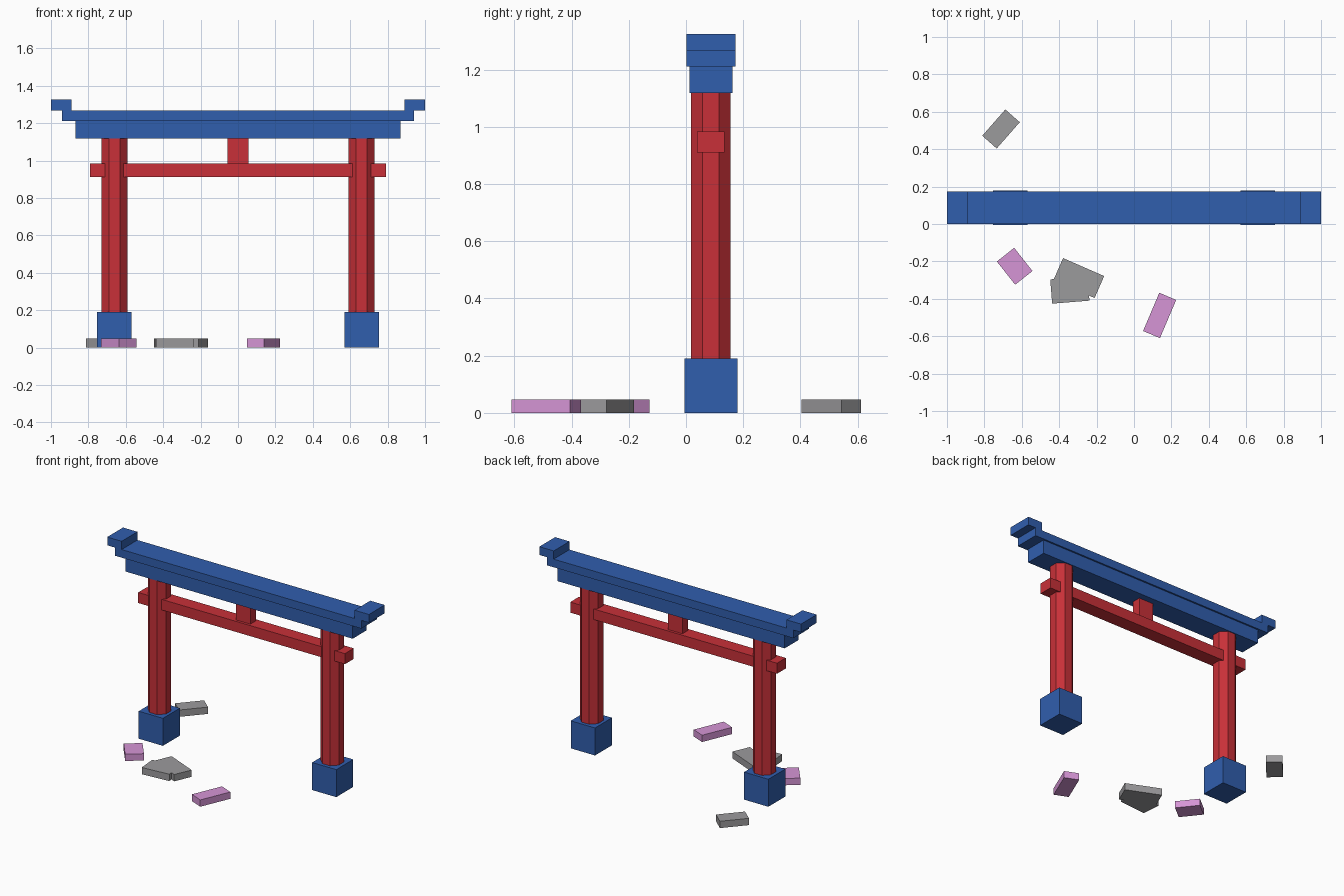
import bpy
import math

if "Cube" in bpy.data.objects:
    bpy.data.objects.remove(bpy.data.objects["Cube"], do_unlink=True)


def material(name, rgb):
    mat = bpy.data.materials.new(name)
    mat.use_nodes = True
    color = (*rgb, 1)
    mat.diffuse_color = color
    mat.node_tree.nodes["Principled BSDF"].inputs["Base Color"].default_value = color
    return mat


blue = material("blue_paint", (0.03, 0.112, 0.42))
red = material("red_paint", (0.58, 0.03, 0.04))
pink = material("pink_stone", (0.67, 0.3, 0.67))
gray = material("gray_stone", (0.33, 0.325, 0.335))

GATE_Y = 0.087


def finish(name, mat):
    obj = bpy.context.object
    obj.name = name
    obj.data.materials.append(mat)
    return obj


def box(name, mat, center, size, angle=0):
    bpy.ops.mesh.primitive_cube_add(size=1, location=center)
    obj = finish(name, mat)
    obj.scale = size
    obj.rotation_euler.z = math.radians(angle)
    return obj


def gate_box(name, mat, x0, x1, depth, z0, z1):
    return box(name, mat, ((x0 + x1) / 2, GATE_Y, (z0 + z1) / 2),
               (x1 - x0, depth, z1 - z0))


def slab(name, mat, x, y, length, width, angle):
    height = 0.047
    return box(name, mat, (x, y, height / 2), (length, width, height), angle)


# Posts, their footings and the raised roof tips, on both sides
for side, s in (("left", 1), ("right", -1)):
    gate_box(side + "_footing", blue, s * 0.6625 - 0.0925, s * 0.6625 + 0.0925,
             0.185, 0, 0.19)
    bpy.ops.mesh.primitive_cylinder_add(
        vertices=8, radius=0.069 / math.cos(math.pi / 8), depth=0.94,
        location=(s * 0.6605, GATE_Y, 0.655))
    post = finish(side + "_post", red)
    # Turn a flat side to the front
    post.rotation_euler.z = math.pi / 8
    gate_box(side + "_roof_tip", blue, s * 0.945 - 0.055, s * 0.945 + 0.055,
             0.172, 1.268, 1.325)

# Crossbeam and centre strut
gate_box("crossbeam", red, -0.79, 0.79, 0.096, 0.911, 0.984)
gate_box("centre_strut", red, -0.055, 0.055, 0.06, 0.984, 1.12)

# Stepped roof beams
gate_box("lower_lintel", blue, -0.868, 0.868, 0.15, 1.118, 1.212)
gate_box("upper_lintel", blue, -0.942, 0.942, 0.172, 1.212, 1.268)

# Paving slabs on the ground
slab("pink_slab_near_post", pink, -0.638, -0.226, 0.158, 0.118, -51.7)
slab("pink_slab_front", pink, 0.137, -0.489, 0.222, 0.098, 67)
slab("gray_slab_back", gray, -0.711, 0.508, 0.187, 0.103, 48.7)
slab("gray_slab_large", gray, -0.295, -0.289, 0.24, 0.128, -23.6)
slab("gray_slab_overlapping", gray, -0.343, -0.353, 0.2, 0.13, 4.6)
